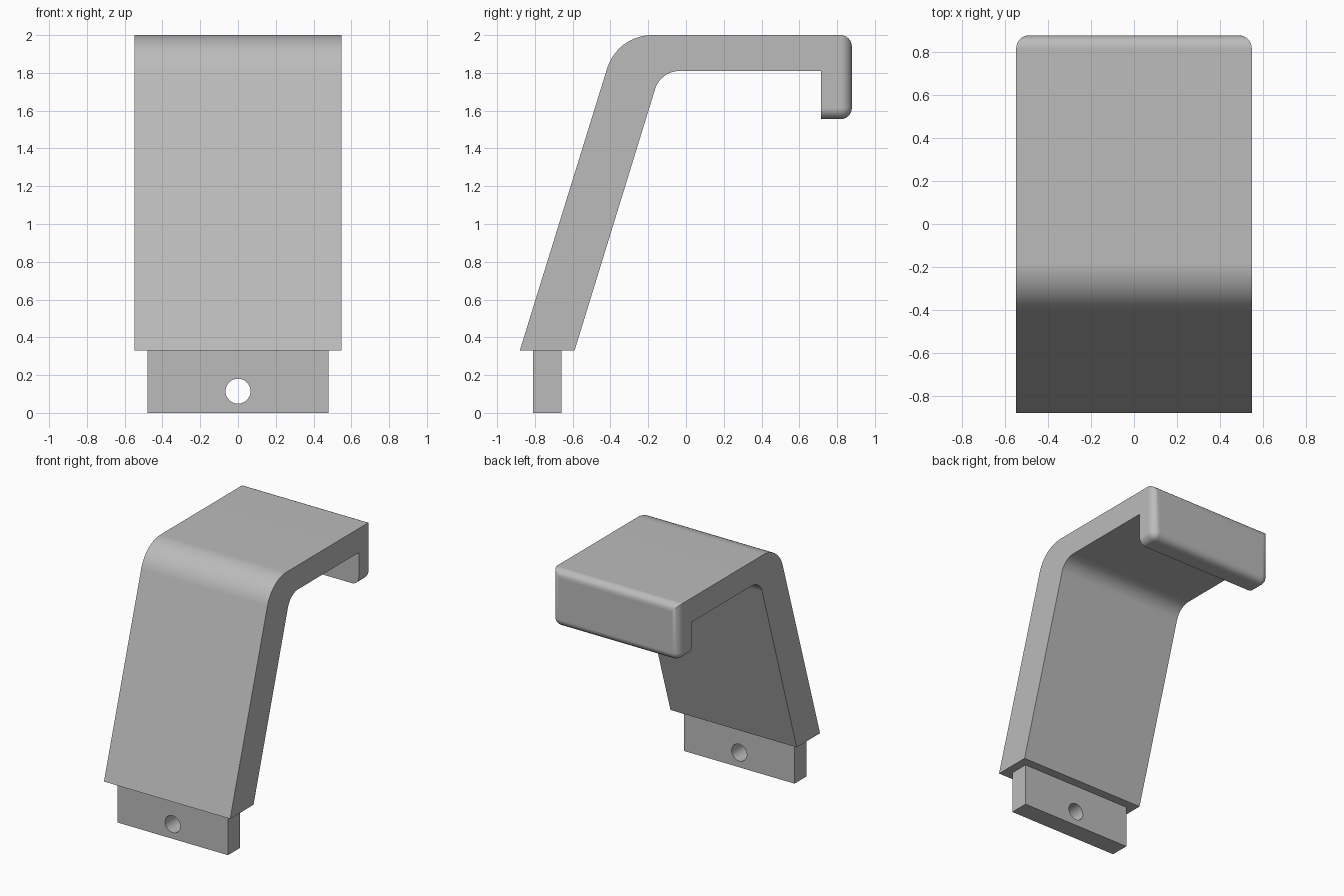
import bpy, bmesh, math
from mathutils import Vector

cube = bpy.data.objects.get("Cube")
if cube:
    bpy.data.objects.remove(cube, do_unlink=True)

grey = bpy.data.materials.new("plain grey")
grey.use_nodes = True
colour = (0.5, 0.5, 0.5, 1)
grey.diffuse_color = colour
grey.node_tree.nodes["Principled BSDF"].inputs["Base Color"].default_value = colour

HALF_WIDTH = 0.548
BACK, HOOK_FRONT, HOOK_BOTTOM, TOP = 0.878, 0.715, 1.555, 2.0


def finish(bm, name):
    """Turn a bmesh into a smooth-shaded grey object with crisp edges."""
    bmesh.ops.recalc_face_normals(bm, faces=bm.faces)
    mesh = bpy.data.meshes.new(name)
    bm.to_mesh(mesh)
    bm.free()
    mesh.materials.append(grey)
    mesh.shade_smooth()
    mesh.set_sharp_from_angle(angle=math.radians(30))
    obj = bpy.data.objects.new(name, mesh)
    bpy.context.collection.objects.link(obj)
    return obj


def fillet(before, corner, after, radius, steps=14):
    """Points of an arc rounding a corner of the profile."""
    a, c, b = Vector(before), Vector(corner), Vector(after)
    u, v = (a - c).normalized(), (b - c).normalized()
    half = u.angle(v) / 2
    centre = c + (u + v).normalized() * radius / math.sin(half)
    start = c + u * radius / math.tan(half) - centre
    end = c + v * radius / math.tan(half) - centre
    total = start.angle(end)
    return [centre + (start * math.sin(total * (1 - i / steps))
                      + end * math.sin(total * i / steps)) / math.sin(total)
            for i in range(steps + 1)]


# Bracket: side profile (y, z) swept across the width
outer_foot, inner_foot = (-0.88, 0.33), (-0.59, 0.33)
outer_bend, inner_bend = (-0.363, TOP), (-0.134, 1.81)
back_top, hook_root = (BACK, TOP), (HOOK_FRONT, 1.81)
profile = [outer_foot]
profile += fillet(outer_foot, outer_bend, back_top, 0.25)
profile += [back_top, (BACK, HOOK_BOTTOM), (HOOK_FRONT, HOOK_BOTTOM), hook_root]
profile += fillet(hook_root, inner_bend, inner_foot, 0.135)
profile += [inner_foot]

bm = bmesh.new()
side = bm.faces.new([bm.verts.new((-HALF_WIDTH, y, z)) for y, z in profile])
swept = bmesh.ops.extrude_face_region(bm, geom=[side])["geom"]
bmesh.ops.translate(bm, vec=(2 * HALF_WIDTH, 0, 0),
                    verts=[g for g in swept if isinstance(g, bmesh.types.BMVert)])
bmesh.ops.recalc_face_normals(bm, faces=bm.faces)


def is_rounded(edge):
    """Edges around the back face and the sides of the hook's underside."""
    a, b = (v.co for v in edge.verts)
    on_back = min(a.y, b.y) > BACK - 0.001
    under_side = (max(a.z, b.z) < HOOK_BOTTOM + 0.001 and min(a.y, b.y) > 0
                  and abs(a.x - b.x) < 0.001)
    return on_back or under_side


bmesh.ops.bevel(bm, geom=[e for e in bm.edges if is_rounded(e)], offset=0.06,
                offset_type='OFFSET', segments=8, profile=0.5, affect='EDGES')
bracket = finish(bm, "bracket")
bracket.modifiers.new("clean flats", 'WEIGHTED_NORMAL').keep_sharp = True

# Mounting tab under the leg
bm = bmesh.new()
bmesh.ops.create_cube(bm, size=1)
bmesh.ops.scale(bm, vec=(0.96, 0.15, 0.33), verts=bm.verts)
bmesh.ops.translate(bm, vec=(0, -0.735, 0.165), verts=bm.verts)
tab = finish(bm, "mounting_tab")

# Screw hole through the tab
bpy.ops.mesh.primitive_cylinder_add(vertices=48, radius=0.066, depth=0.5,
                                    location=(0, -0.735, 0.115),
                                    rotation=(math.pi / 2, 0, 0))
cutter = bpy.context.object
cutter.name = "hole_cutter"
cutter.data.materials.append(grey)
cutter.data.shade_smooth()
cutter.data.set_sharp_from_angle(angle=math.radians(30))
cutter.hide_render = True
cutter.hide_set(True)
hole = tab.modifiers.new("screw hole", 'BOOLEAN')
hole.operation = 'DIFFERENCE'
hole.solver = 'EXACT'
hole.object = cutter
split = tab.modifiers.new("crisp edges", 'EDGE_SPLIT')
split.split_angle = math.radians(30)
